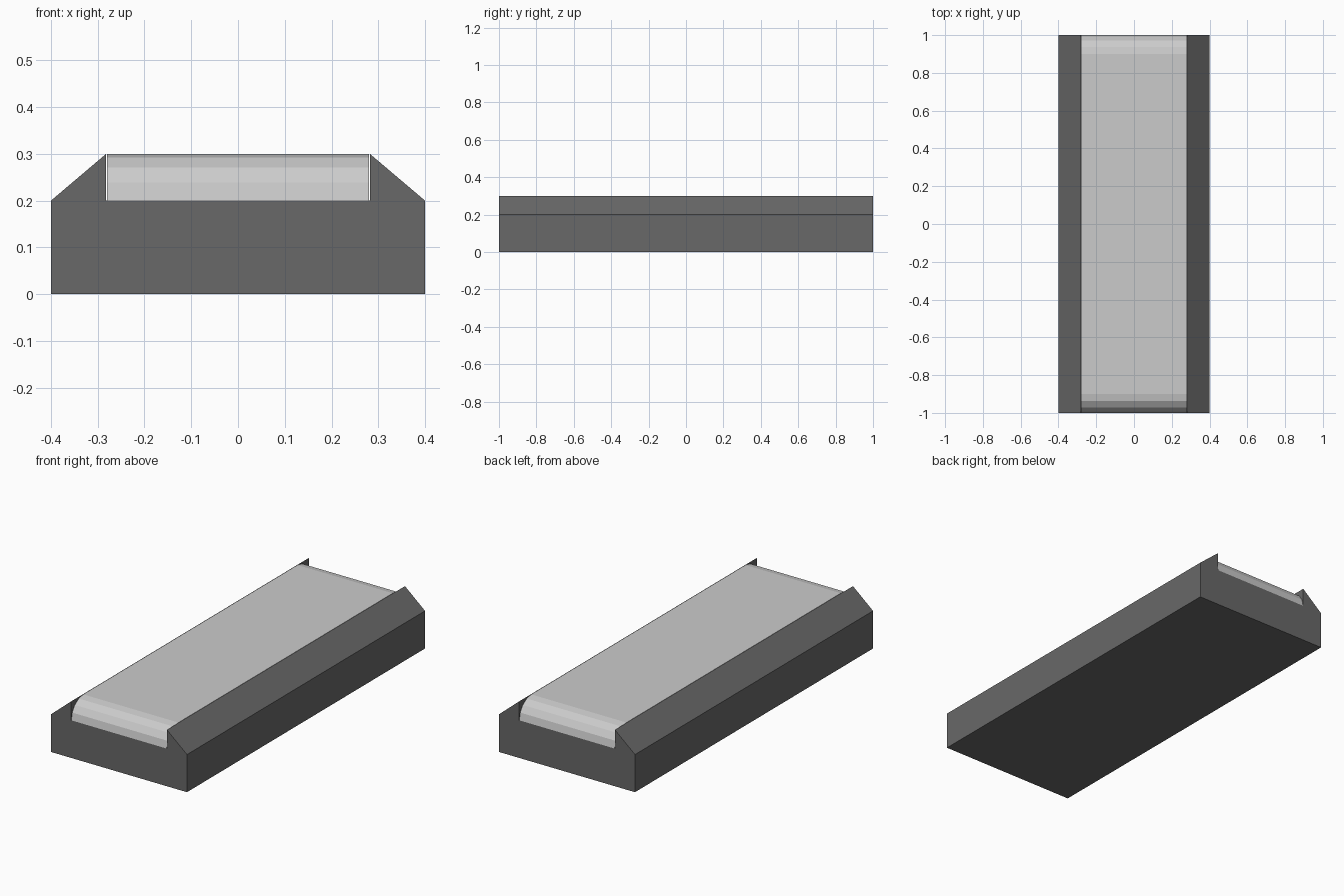
import bpy
from math import sin, cos, pi

if "Cube" in bpy.data.objects:
    bpy.data.objects.remove(bpy.data.objects["Cube"])


def extrude_profile(name, profile, start, end):
    """Closed prism: profile is a loop of 2D points, start/end map them to 3D."""
    n = len(profile)
    verts = [start(p) for p in profile] + [end(p) for p in profile]
    faces = [tuple(range(n))[::-1], tuple(range(n, 2 * n))]
    faces += [(i, (i + 1) % n, n + (i + 1) % n, n + i) for i in range(n)]
    mesh = bpy.data.meshes.new(name)
    mesh.from_pydata(verts, [], faces)
    obj = bpy.data.objects.new(name, mesh)
    bpy.context.collection.objects.link(obj)
    # consistent outward normals
    bpy.context.view_layer.objects.active = obj
    obj.select_set(True)
    bpy.ops.object.mode_set(mode='EDIT')
    bpy.ops.mesh.select_all(action='SELECT')
    bpy.ops.mesh.normals_make_consistent(inside=False)
    bpy.ops.object.mode_set(mode='OBJECT')
    obj.select_set(False)
    return obj


# Frame: trough with sloped side rails, extruded along y
right = [(0.4, 0), (0.4, 0.2), (0.282, 0.3), (0.282, 0.2)]
frame_profile = right + [(-x, z) for x, z in reversed(right)]
frame = extrude_profile("conveyor_frame", frame_profile,
                        lambda p: (p[0], -1, p[1]), lambda p: (p[0], 1, p[1]))
dark = bpy.data.materials.new("dark_grey")
dark.diffuse_color = (0.14, 0.14, 0.14, 1)
dark.use_nodes = True
dark.node_tree.nodes["Principled BSDF"].inputs["Base Color"].default_value = dark.diffuse_color
frame.data.materials.append(dark)

# Belt: flat top with faceted quarter-round ends, extruded along x
R, STEPS = 0.1, 4
arc = [(0.9 + R * cos(i * pi / 2 / STEPS), 0.2 + R * sin(i * pi / 2 / STEPS))
       for i in range(STEPS + 1)]
belt_profile = arc + [(-y, z) for y, z in reversed(arc)]
extrude_profile("conveyor_belt", belt_profile,
                lambda p: (-0.28, *p), lambda p: (0.28, *p))
